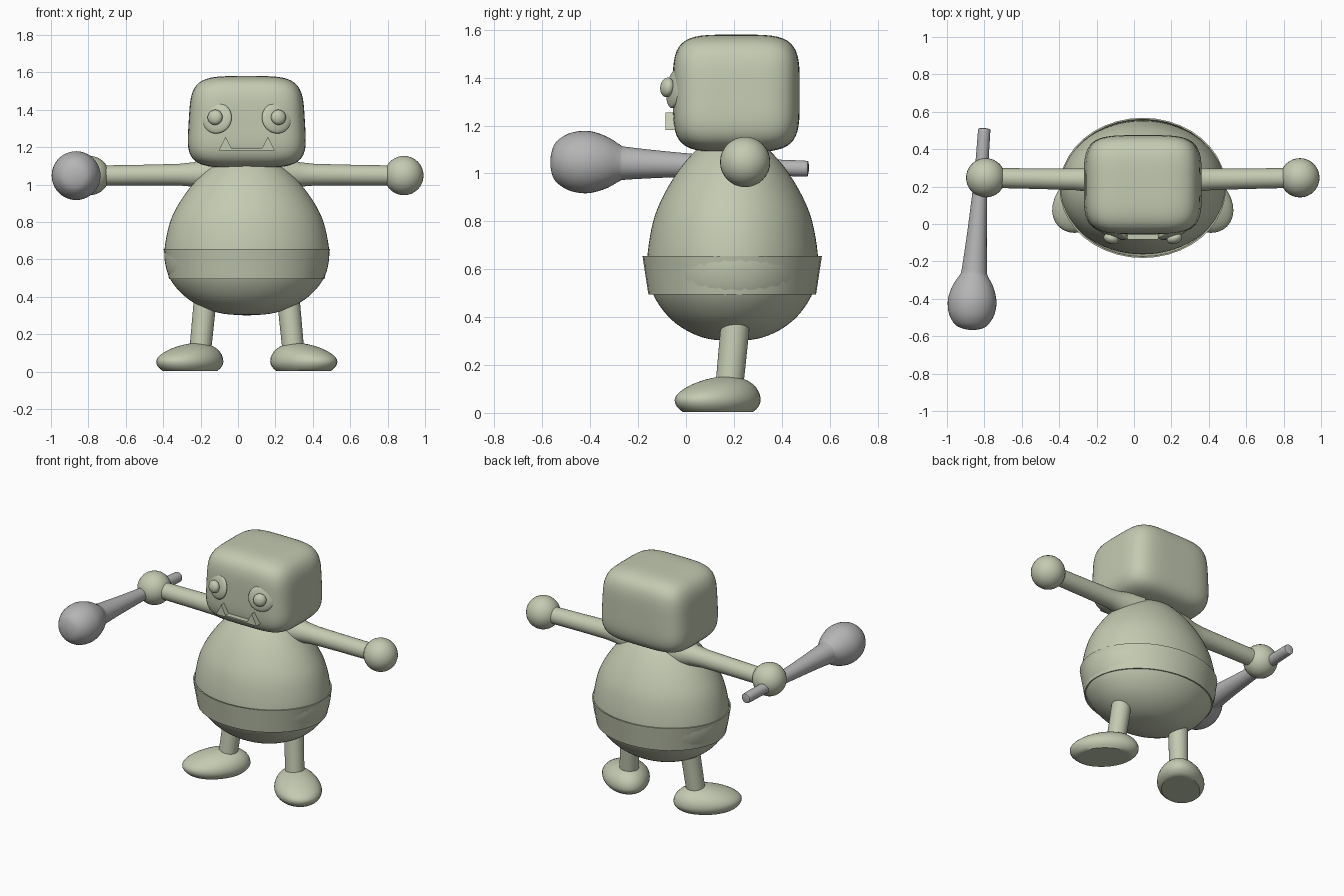
import bpy, bmesh, math
from mathutils import Vector, Matrix

if "Cube" in bpy.data.objects:
    bpy.data.objects.remove(bpy.data.objects["Cube"])

CX = 0.047  # symmetry plane of the creature


def material(name, rgb):
    m = bpy.data.materials.new(name)
    m.diffuse_color = (*rgb, 1)
    m.use_nodes = True
    m.node_tree.nodes["Principled BSDF"].inputs["Base Color"].default_value = m.diffuse_color
    return m


GREEN = material("pale green", (0.55, 0.59, 0.445))
GREY = material("grey", (0.46, 0.46, 0.465))


def finish(name, bm, mat, angle=35):
    bmesh.ops.recalc_face_normals(bm, faces=bm.faces[:])
    me = bpy.data.meshes.new(name)
    bm.to_mesh(me)
    bm.free()
    me.materials.append(mat)
    ob = bpy.data.objects.new(name, me)
    bpy.context.collection.objects.link(ob)
    bpy.ops.object.select_all(action='DESELECT')
    ob.select_set(True)
    bpy.context.view_layer.objects.active = ob
    bpy.ops.object.shade_smooth_by_angle(angle=math.radians(angle))
    return ob


def smooth_profile(pts, steps=4):
    """Catmull-Rom curve through (radius, height) points."""
    p = [Vector(q) for q in pts]
    p = [p[0]] + p + [p[-1]]
    out = []
    for i in range(1, len(p) - 2):
        a, b, c, d = p[i - 1:i + 3]
        for s in range(steps):
            t = s / steps
            out.append(0.5 * (2 * b + (c - a) * t + (2 * a - 5 * b + 4 * c - d) * t * t
                              + (3 * b - a - 3 * c + d) * t ** 3))
    return out + [p[-1]]


def lathe(name, profile, matrix, mat, segs=48, closed=False):
    """Spin (radius, height) pairs about local z, then place with matrix."""
    bm = bmesh.new()
    rings = []
    for r, h in profile:
        if r < 1e-4:
            rings.append([bm.verts.new((0, 0, h))] * segs)
        else:
            rings.append([bm.verts.new((r * math.cos(k * math.tau / segs),
                                        r * math.sin(k * math.tau / segs), h)) for k in range(segs)])
    pairs = list(zip(rings, rings[1:]))
    if closed:
        pairs.append((rings[-1], rings[0]))
    for lo, hi in pairs:
        for k in range(segs):
            n = (k + 1) % segs
            bm.faces.new(list(dict.fromkeys((lo[k], lo[n], hi[n], hi[k]))))
    bm.transform(matrix)
    return finish(name, bm, mat)


def along(a, b):
    """Matrix taking local z from a towards b."""
    a, b = Vector(a), Vector(b)
    return Matrix.Translation(a) @ (b - a).to_track_quat('Z', 'Y').to_matrix().to_4x4()


def ball(name, loc, radii, mat, rot=Matrix.Identity(4), segs=32):
    bm = bmesh.new()
    bmesh.ops.create_uvsphere(bm, u_segments=segs, v_segments=segs // 2, radius=1)
    bm.transform(Matrix.Translation(loc) @ rot @ Matrix.Diagonal((*radii, 1)))
    return finish(name, bm, mat, 60)


# Pear-shaped body, deeper across than front to back
body_pts = [(0, .30), (.13, .31), (.24, .345), (.335, .405), (.407, .49), (.437, .58), (.438, .67),
            (.41, .80), (.362, .90), (.29, 1.0), (.21, 1.08), (.13, 1.13), (0, 1.15)]
squash = Matrix.Translation((CX, 0.195, 0)) @ Matrix.Diagonal((1, 0.81, 1, 1))
lathe("body", smooth_profile(body_pts), squash, GREEN, 64)

# Flared belt band
belt_mat = Matrix.Translation((CX, 0.193, 0)) @ Matrix.Diagonal((1, 0.842, 1, 1))
lathe("belt", [(.416, .495), (.445, .655), (.436, .655), (.407, .495)], belt_mat, GREEN, 40, True)

# Head: rounded box, slightly narrower at the crown
bm = bmesh.new()
bmesh.ops.create_cube(bm, size=2)
bmesh.ops.subdivide_edges(bm, edges=bm.edges[:], cuts=17, use_grid_fill=True)
P = 4.4
for v in bm.verts:
    c = v.co / sum(abs(q) ** P for q in v.co) ** (1 / P)
    taper = 0.965 - 0.045 * c.z
    v.co = (CX + 0.322 * c.x * taper, 0.21 + 0.265 * c.y, 1.335 + 0.245 * c.z)
finish("head", bm, GREEN, 60)

# Mouth bar
bm = bmesh.new()
bmesh.ops.create_cube(bm, size=1)
bm.transform(Matrix.Translation((0.08 - 0.02, -0.06, 1.187)) @ Matrix.Diagonal((0.20, 0.045, 0.009, 1)))
finish("mouth", bm, GREEN)

for s, side in ((-1, "left"), (1, "right")):
    # Eye disc and pupil, turned outward and a little up
    n = Vector((0.3 * s, -0.93, 0.14)).normalized()
    rot = n.to_track_quat('Z', 'Y').to_matrix().to_4x4()
    eye = Vector((CX + 0.16 * s, -0.048, 1.355))
    ball("eye_" + side, eye, (.083, .083, .022), GREEN, rot)
    ball("pupil_" + side, eye + n * 0.032, (.041, .041, .028), GREEN, rot)

    # Triangular tusk
    bm = bmesh.new()
    tx = CX + 0.113 * s
    tri = [bm.verts.new((tx + dx, -0.085, z)) for dx, z in ((-.037, 1.182), (.037, 1.182), (0, 1.255))]
    face = bm.faces.new(tri)
    ext = bmesh.ops.extrude_face_region(bm, geom=[face], use_keep_orig=True)
    for v in ext["geom"]:
        if isinstance(v, bmesh.types.BMVert):
            v.co.y += 0.06
    finish("tusk_" + side, bm, GREEN)

    # Arm, flaring into the shoulder, and round hand
    hand = (CX + 0.84 * s, 0.247, 1.048)
    arm_pts = [(0, 0), (.10, 0), (.085, .08), (.066, .14), (.058, .22), (.055, .40), (.053, .69), (0, .69)]
    lathe("arm_" + side, arm_pts, along((CX + 0.14 * s, 0.235, 1.055), hand), GREEN, 32)
    ball("hand_" + side, hand, (.105,) * 3, GREEN)

    # Leg
    lathe("leg_" + side, [(0, 0), (.058, 0), (.061, .33), (0, .33)],
          along((CX + 0.25 * s, 0.18, 0.10), (CX + 0.218 * s, 0.212, 0.43)), GREEN, 32)

    # Foot: flat-soled pebble pointing outward, lower at the toe
    bm = bmesh.new()
    bmesh.ops.create_uvsphere(bm, u_segments=32, v_segments=20, radius=1)
    for v in bm.verts:
        x, y, z = v.co
        z = z * 0.096 * (1 - 0.3 * x) if z > 0 else max(z * 0.085, -0.05)
        v.co = (0.21 * x, 0.143 * y * (1 + 0.06 * x), z + 0.053)
    bm.transform(Matrix.Translation((CX + 0.302 * s, 0.135, 0))
                 @ Matrix.Rotation(math.radians(-45 if s > 0 else -135), 4, 'Z'))
    finish("foot_" + side, bm, GREEN, 40)

# Club held in the hand: thin grip swelling to a bulbous end
club_pts = [(0, 0), (.027, .003), (.033, .018), (.034, .12), (.037, .28), (.044, .42), (.055, .60),
            (.068, .76), (.075, .79), (.105, .84), (.126, .90), (.130, .95), (.117, 1.01),
            (.082, 1.06), (.04, 1.078), (0, 1.083)]
lathe("club", smooth_profile(club_pts, 3), along((-0.80, 0.513, 1.02), (-0.876, -0.57, 1.052)), GREY, 40)
